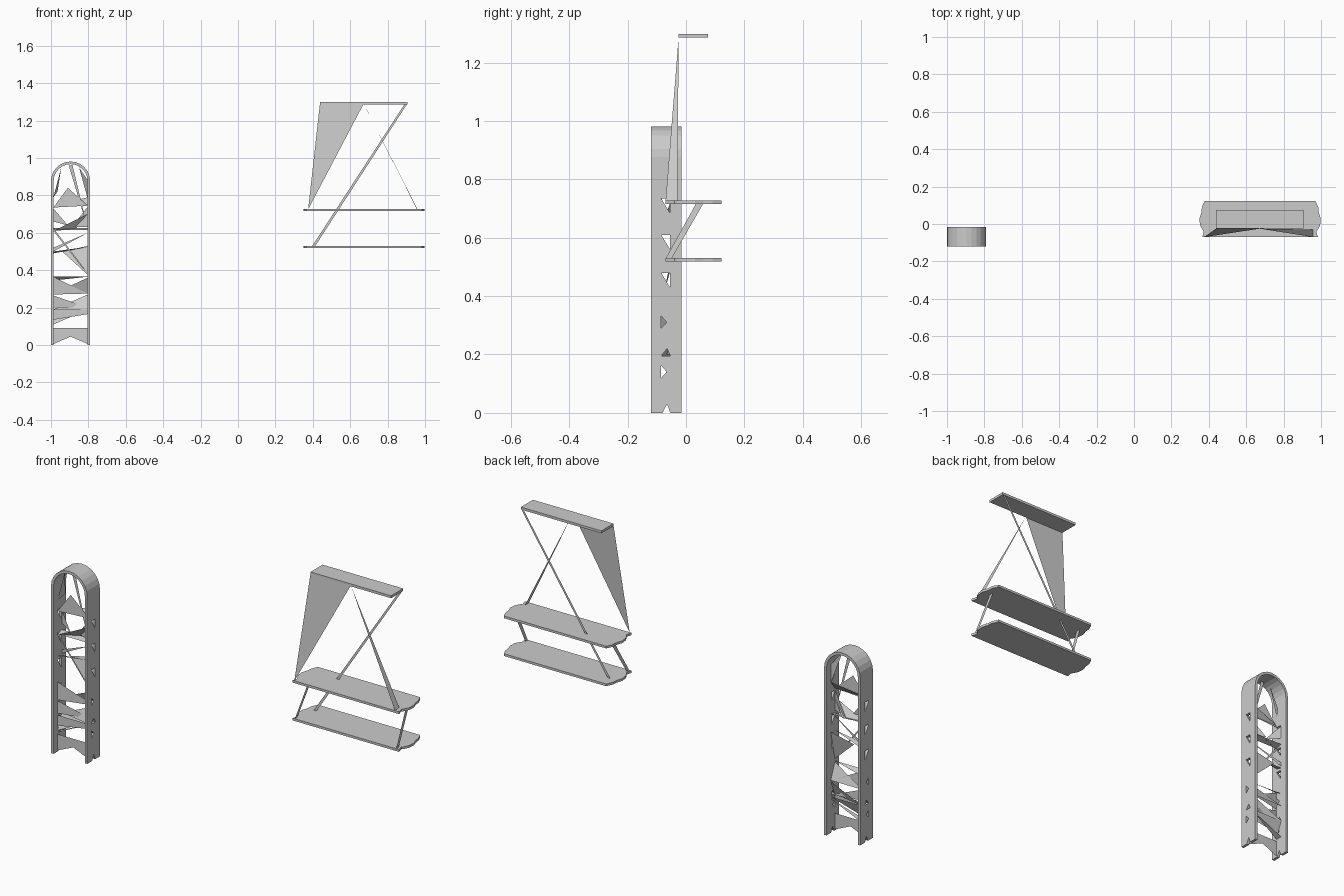
import bpy, bmesh
from math import cos, sin, pi

if "Cube" in bpy.data.objects:
    bpy.data.objects.remove(bpy.data.objects["Cube"])


def make(name, verts, faces):
    me = bpy.data.meshes.new(name)
    me.from_pydata(verts, [], faces)
    bm = bmesh.new()
    bm.from_mesh(me)
    bmesh.ops.recalc_face_normals(bm, faces=bm.faces)
    bm.to_mesh(me)
    bm.free()
    ob = bpy.data.objects.new(name, me)
    bpy.context.collection.objects.link(ob)
    return ob


def prism(name, pts, place, a, b):
    """Extrude a flat outline between a and b; place maps (u, v, w) to xyz."""
    n = len(pts)
    verts = [place(u, v, a) for u, v in pts] + [place(u, v, b) for u, v in pts]
    faces = [list(range(n)), list(range(n, 2 * n))]
    faces += [[i, (i + 1) % n, (i + 1) % n + n, i + n] for i in range(n)]
    return make(name, verts, faces)


def sheets(name, polys):
    """Several thin single-sided panels in one object."""
    verts, faces = [], []
    for p in polys:
        faces.append(list(range(len(verts), len(verts) + len(p))))
        verts += p
    return make(name, verts, faces)


# Arched tower frame
CX, Y0, Y1 = -0.895, -0.12, -0.015


def arch(r):
    return [(CX - r, 0)] + [(CX - r * cos(pi * i / 12), 0.876 + r * sin(pi * i / 12))
                            for i in range(13)] + [(CX + r, 0)]


outer, inner = arch(0.105), arch(0.091)
frame_verts, frame_faces = [], []
for (ox, oz), (ix, iz) in zip(outer, inner):
    frame_verts += [(ox, Y0, oz), (ox, Y1, oz), (ix, Y1, iz), (ix, Y0, iz)]
for i in range(len(outer) - 1):
    for k in range(4):
        j = (k + 1) % 4
        frame_faces.append([4 * i + k, 4 * i + j, 4 * i + 4 + j, 4 * i + 4 + k])
e = 4 * (len(outer) - 1)
frame_faces += [[0, 1, 2, 3], [e, e + 1, e + 2, e + 3]]
frame = make("arch_frame", frame_verts, frame_faces)

# Triangular openings through both side walls
holes = [[(-0.085, -0.01), (-0.065, 0.03), (-0.05, -0.01)],
         [(-0.085, 0.195), (-0.065, 0.22), (-0.053, 0.195)]]
for z in (0.12, 0.29):
    holes.append([(-0.085, z), (-0.085, z + 0.042), (-0.066, z + 0.02)])
for z in (0.43, 0.56, 0.685):
    holes.append([(-0.085, z + 0.05), (-0.055, z + 0.05), (-0.055, z)])
for i, h in enumerate(holes):
    cut = prism(f"hole_cutter_{i}", h, lambda u, v, w: (w, u, v), -1.1, -0.7)
    cut.hide_render = True
    cut.hide_viewport = True
    cut.display_type = 'WIRE'
    m = frame.modifiers.new("hole", 'BOOLEAN')
    m.operation, m.object, m.solver = 'DIFFERENCE', cut, 'EXACT'

# Folded bracing inside the tower
L, R, F, B = -0.987, -0.803, -0.085, -0.05
brace = [
    [(L, F, 0.005), (CX, F, 0.045), (R, F, 0.005), (R, F, 0.09), (L, F, 0.09)],
    [(L, F, 0.10), (L, B, 0.10), (R, B, 0.18)],
    [(L, B, 0.19), (R, B, 0.19), (L, F, 0.11)],
    [(L, F, 0.135), (R, F, 0.165), (R, F, 0.19), (L, F, 0.19)],
    [(L, B, 0.19), (R, F, 0.19), (R, B, 0.27)],
    [(L, F, 0.20), (L, F, 0.265), (R, B, 0.20)],
    [(L, F, 0.27), (L, F, 0.365), (R, B, 0.275)],
    [(L, B, 0.275), (R, B, 0.275), (R, F, 0.36)],
    [(L, F, 0.365), (R, F, 0.365), (L, B, 0.345)],
    [(R, F, 0.375), (R, B, 0.53), (-0.94, B, 0.50)],
    [(L, B, 0.49), (L, F, 0.50), (R, F, 0.525)],
    [(L, F, 0.61), (R, F, 0.375), (R, F, 0.385), (L, F, 0.625)],
    [(R, F, 0.60), (L, B, 0.50), (L, B, 0.52)],
    [(L, F, 0.615), (R, F, 0.615), (R, B, 0.625), (L, B, 0.625)],
    [(L, F, 0.61), (R, F, 0.70), (-0.87, B, 0.62)],
    [(R, F, 0.63), (R, F, 0.74), (-0.89, B, 0.63)],
    [(L, B, 0.66), (L, B, 0.73), (-0.91, F, 0.64)],
    [(L, F, 0.735), (R, F, 0.745), (-0.91, F, 0.84)],
    [(L, F, 0.745), (R, F, 0.745), (R, B, 0.79)],
    [(-0.905, F, 0.96), (-0.885, F, 0.962), (R, F, 0.62)],
    [(L, F, 0.79), (-0.945, F, 0.95), (-0.965, B, 0.82)],
    [(R, B, 0.78), (R, B, 0.88), (-0.85, F, 0.95)],
]
sheets("tower_bracing", brace)

# Two hanging shelves with shaped ends and a smaller top board
half = [(0.31, -0.07), (0.302, -0.04), (0.31, -0.03), (0.322, -0.005),
        (0.325, 0.03), (0.315, 0.06), (0.312, 0.09), (0.298, 0.122)]
PX = 0.674
outline = [(PX + x - 0.01, y) for x, y in half] + [(PX - x + 0.01, y) for x, y in half[::-1]]
outline = [(PX + (x - PX) * 1.03, y) for x, y in outline]
flat = lambda u, v, w: (u, v, w)
prism("lower_shelf", outline, flat, 0.518, 0.53)
prism("upper_shelf", outline, flat, 0.716, 0.728)
prism("top_board", [(0.438, -0.025), (0.905, -0.025), (0.905, 0.075), (0.438, 0.075)],
      flat, 1.285, 1.298)

# Hanging straps
sheets("hanging_straps", [
    [(0.438, -0.025, 1.29), (0.672, -0.025, 1.29), (0.375, -0.07, 0.725)],
    [(0.672, -0.025, 1.29), (0.96, -0.07, 0.725), (0.96, -0.03, 0.72)],
    [(0.892, 0.074, 1.29), (0.905, 0.074, 1.29), (0.410, 0.06, 0.525), (0.394, 0.06, 0.525)],
])

# Straps joining the two shelves
sheets("shelf_straps", [
    [(xt, 0.035, 0.718), (xt, 0.06, 0.718), (xb, -0.05, 0.528), (xb, -0.07, 0.528)]
    for xt, xb in ((0.397, 0.378), (0.953, 0.966))
])
